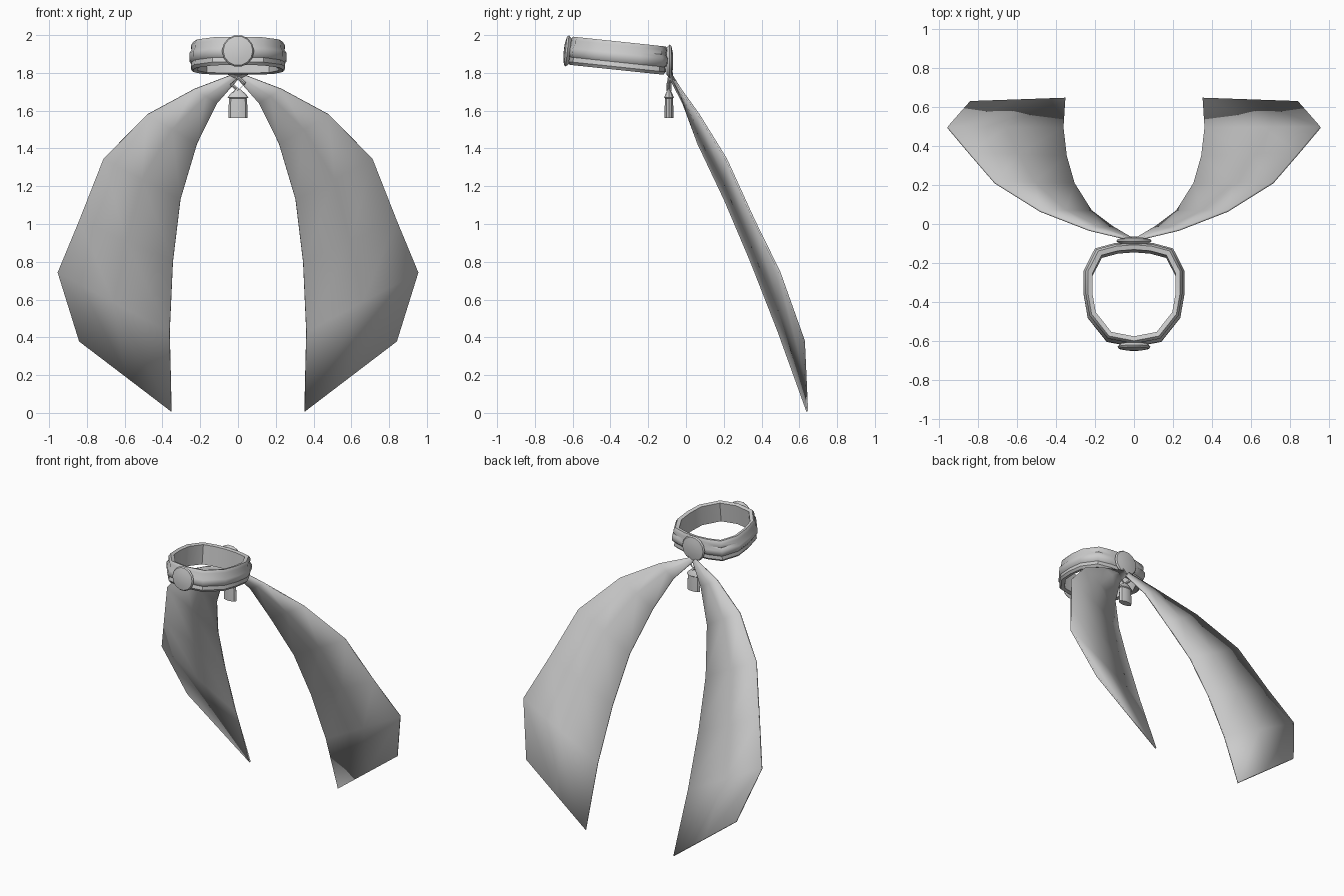
import bpy, bmesh, math
from mathutils import Vector, Matrix

if "Cube" in bpy.data.objects:
    bpy.data.objects.remove(bpy.data.objects["Cube"])


def make_object(name, bm, smooth=None):
    bmesh.ops.recalc_face_normals(bm, faces=bm.faces)
    me = bpy.data.meshes.new(name)
    bm.to_mesh(me)
    bm.free()
    ob = bpy.data.objects.new(name, me)
    bpy.context.collection.objects.link(ob)
    if smooth:
        bpy.ops.object.select_all(action='DESELECT')
        ob.select_set(True)
        bpy.context.view_layer.objects.active = ob
        bpy.ops.object.shade_smooth_by_angle(angle=math.radians(smooth))
    return ob


def bridge(bm, rings, closed=False):
    # skin a list of closed vertex rings
    pairs = list(zip(rings, rings[1:]))
    if closed:
        pairs.append((rings[-1], rings[0]))
    for a, b in pairs:
        n = len(a)
        for i in range(n):
            j = (i + 1) % n
            bm.faces.new((a[i], a[j], b[j], b[i]))


def lathe(name, profile, sides, matrix, smooth=40):
    # closed turned shape around local z, profile = (radius, height)
    bm = bmesh.new()
    rings = [[bm.verts.new((r * math.cos(2 * math.pi * i / sides),
                            r * math.sin(2 * math.pi * i / sides), h))
              for i in range(sides)] for r, h in profile]
    bridge(bm, rings)
    bm.faces.new(rings[0])
    bm.faces.new(rings[-1])
    bm.transform(matrix)
    return make_object(name, bm, smooth)


# Collar: rolled band swept round an oval outline, tilted up at the front
half = [(0.1, 0.262), (0.2, 0.235), (0.258, 0.12), (0.258, 0.0),
        (0.237, -0.12), (0.14, -0.243)]
outline = [(0, 0.27)] + half + [(0, -0.27)] + [(-x, y) for x, y in reversed(half)]
section = [(-0.045, -0.07), (-0.02, -0.076), (-0.008, -0.06), (-0.012, -0.035),
           (0.0, -0.018), (0.0, 0.012), (-0.012, 0.03), (-0.01, 0.055),
           (-0.022, 0.074), (-0.045, 0.068)]
tilt = Matrix.Translation((0, -0.36, 1.892)) @ Matrix.Rotation(-0.105, 4, 'X')
bm = bmesh.new()
rings = []
for off, h in section:
    s = 1 + off / 0.26
    rings.append([bm.verts.new((x * s, y * s, h)) for x, y in outline])
bridge(bm, rings, closed=True)
bm.transform(tilt)
make_object("collar_band", bm, 40)

# Domed discs at the front and back of the collar
dome = [(0.07, -0.015), (0.085, 0.0), (0.078, 0.01), (0.045, 0.017), (0.012, 0.019)]
lathe("front_disc", dome, 14,
      Matrix.Translation((0, -0.628, 1.916)) @ Matrix.Rotation(math.pi / 2 - 0.105, 4, 'X'))
lathe("back_disc", [(r * 1.06, h) for r, h in dome], 14,
      Matrix.Translation((0, -0.087, 1.862)) @ Matrix.Rotation(-math.pi / 2, 4, 'X'))

# Tassel: flattened skirt with a pointed cap
lathe("tassel", [(0.05, 1.56), (0.05, 1.62), (0.046, 1.665), (0.056, 1.67),
                 (0.04, 1.69), (0.006, 1.718)], 10,
      Matrix.Translation((0, -0.09, 0)) @ Matrix.Diagonal((1, 0.48, 1, 1)), 30)

# Crossed cords hanging the tassel from the back disc
for side, name in ((1, "left_cord"), (-1, "right_cord")):
    path = [(0.03, -0.08, 1.80), (-0.035, -0.09, 1.745), (-0.03, -0.09, 1.735),
            (0.005, -0.09, 1.705)]
    bm = bmesh.new()
    rings = []
    for x, y, z in path:
        rings.append([bm.verts.new((side * x + a, y + b + side * 0.005, z + c))
                      for a, b, c in ((-0.007, 0, -0.005), (0, -0.007, 0),
                                      (0.007, 0, 0.005), (0, 0.007, 0))])
    bridge(bm, rings)
    bm.faces.new(rings[0])
    bm.faces.new(rings[-1])
    make_object(name, bm)

# Ribbon tails: rows of (outer edge, inner edge), mirrored to the other side
rows = [((0.02, -0.08, 1.795), (0.0, -0.08, 1.765)),
        ((0.23, -0.03, 1.715), (0.11, -0.015, 1.64)),
        ((0.48, 0.067, 1.58), (0.217, 0.065, 1.425)),
        ((0.712, 0.212, 1.345), (0.305, 0.205, 1.13)),
        ((0.84, 0.36, 1.02), (0.345, 0.345, 0.80)),
        ((0.954, 0.495, 0.745), (0.362, 0.49, 0.43)),
        ((0.84, 0.625, 0.38), (0.352, 0.642, 0.008))]
bm = bmesh.new()
grid = []
for o, i in rows:
    o, i = Vector(o), Vector(i)
    grid.append([bm.verts.new(p) for p in (o, (o + i) / 2, i)])
for a, b in zip(grid, grid[1:]):
    for k in range(2):
        bm.faces.new((a[k], a[k + 1], b[k + 1], b[k]))
tails = make_object("ribbon_tails", bm, 30)
thick = tails.modifiers.new("thickness", 'SOLIDIFY')
thick.thickness = 0.01
thick.offset = 0
mirror = tails.modifiers.new("mirror", 'MIRROR')
mirror.use_mirror_merge = False
